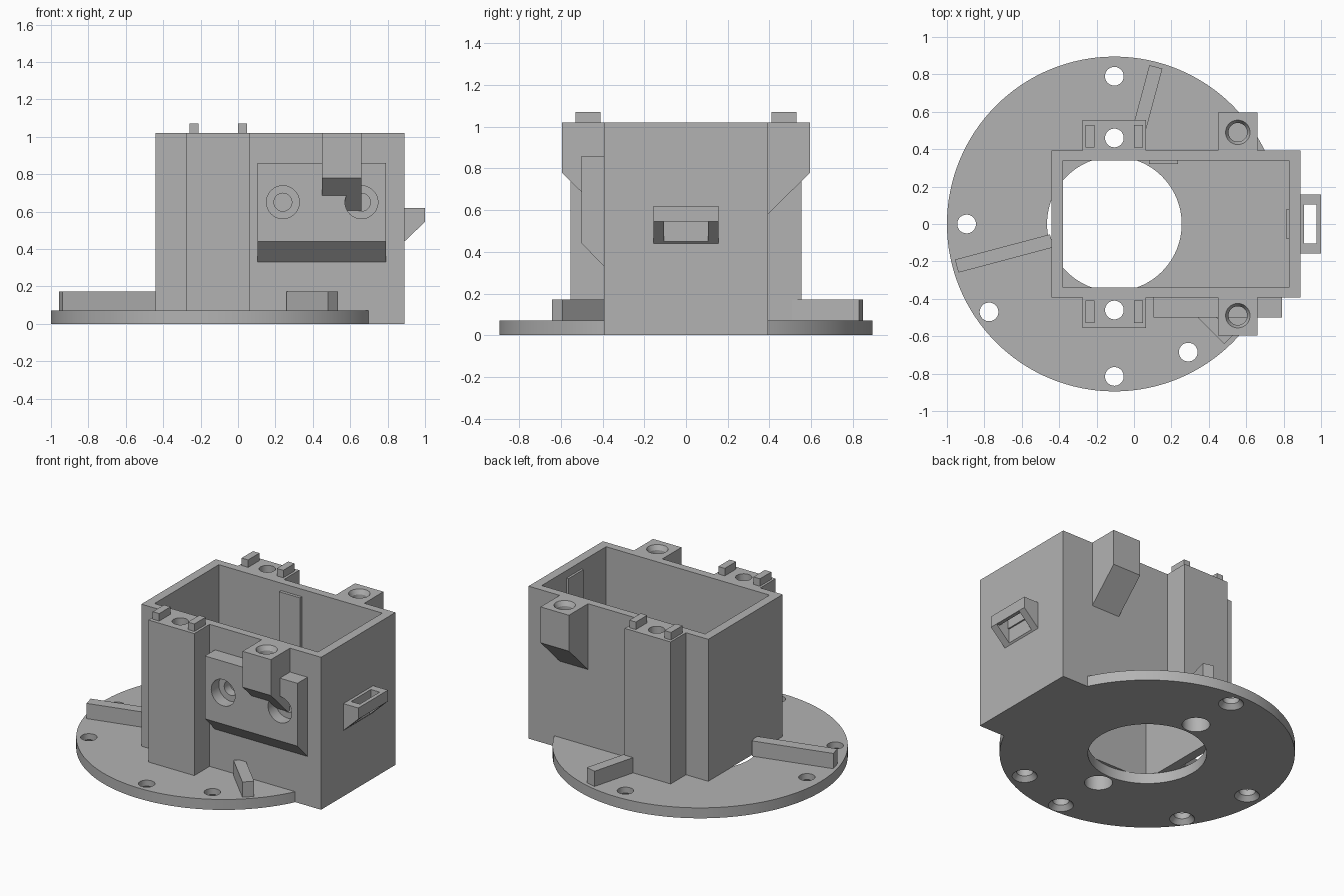
import bpy, bmesh, math
from mathutils import Matrix, Vector

if "Cube" in bpy.data.objects:
    bpy.data.objects.remove(bpy.data.objects["Cube"], do_unlink=True)

grey = bpy.data.materials.new("plain grey")
grey.use_nodes = True
grey.diffuse_color = (0.45, 0.45, 0.45, 1)
grey.node_tree.nodes["Principled BSDF"].inputs["Base Color"].default_value = grey.diffuse_color


def finish(name, bm):
    bmesh.ops.recalc_face_normals(bm, faces=bm.faces)
    mesh = bpy.data.meshes.new(name)
    bm.to_mesh(mesh)
    bm.free()
    mesh.materials.append(grey)
    ob = bpy.data.objects.new(name, mesh)
    bpy.context.collection.objects.link(ob)
    return ob


def box(name, x, y, z):
    bm = bmesh.new()
    bmesh.ops.create_cube(bm, size=1)
    for v in bm.verts:
        v.co = [(a + b) / 2 + c * (b - a) for (a, b), c in zip((x, y, z), v.co)]
    return finish(name, bm)


def cylinder(name, centre, r1, r2, lo, hi, along_y=False, sides=48):
    """Cylinder or cone along z, or along y with centre given as (x, z)."""
    bm = bmesh.new()
    bmesh.ops.create_cone(bm, cap_ends=True, segments=sides, radius1=r1, radius2=r2, depth=hi - lo)
    mid = (lo + hi) / 2
    if along_y:
        m = Matrix.Translation((centre[0], mid, centre[1])) @ Matrix.Rotation(-math.pi / 2, 4, 'X')
    else:
        m = Matrix.Translation((centre[0], centre[1], mid))
    bm.transform(m)
    return finish(name, bm)


def prism(name, profile, axis, lo, hi):
    """Extrude a closed profile along the x (0) or y (1) axis."""
    bm = bmesh.new()
    points = [(lo, a, b) if axis == 0 else (a, lo, b) for a, b in profile]
    face = bm.faces.new([bm.verts.new(p) for p in points])
    new = bmesh.ops.extrude_face_region(bm, geom=[face])["geom"]
    shift = Vector((hi - lo, 0, 0) if axis == 0 else (0, hi - lo, 0))
    bmesh.ops.translate(bm, vec=shift, verts=[g for g in new if isinstance(g, bmesh.types.BMVert)])
    return finish(name, bm)


def carve(ob, tools, operation='DIFFERENCE'):
    for tool in tools:
        mod = ob.modifiers.new("carve", 'BOOLEAN')
        mod.operation, mod.solver, mod.object = operation, 'EXACT', tool
    bpy.context.view_layer.update()
    result = bpy.data.meshes.new_from_object(ob.evaluated_get(bpy.context.evaluated_depsgraph_get()))
    ob.modifiers.clear()
    ob.data = result


def discard(tools):
    for tool in tools:
        bpy.data.objects.remove(tool, do_unlink=True)


CX, W, FLOOR, TOP = -0.105, 0.393, 0.07, 1.02

# Round flange with the square housing floor
flange = cylinder("flange", (CX, 0), 0.895, 0.895, 0, FLOOR, sides=128)
pad = box("pad", (0, 0.89), (-W, W), (0, FLOOR))
carve(flange, [pad], 'UNION')
cutters = [pad, cylinder("bore", (CX, 0), 0.36, 0.36, -0.1, 0.2, sides=96)]
for spot in [(CX, 0.79), (CX, -0.815), (-0.895, 0), (-0.775, -0.47), (0.29, -0.685)]:
    cutters.append(cylinder("rim_hole", spot, 0.05, 0.05, -0.1, 0.2))
    cutters.append(cylinder("countersink", spot, 0.085, 0.05, -0.01, 0.03))

# Deep screw bores shared by the flange, housing and columns
bores = []
for s in (-1, 1):
    bores.append(cylinder("deep_bore", (CX, s * 0.46), 0.085, 0.085, -0.1, 0.7))
    bores.append(cylinder("screw_bore", (CX, s * 0.46), 0.05, 0.05, 0.6, 1.2))
carve(flange, cutters[1:] + bores)
discard(cutters)

# Open-topped housing
housing = box("housing", (-0.44, 0.89), (-W, W), (FLOOR, TOP))
cavity = box("cavity", (-0.38, 0.83), (-0.34, 0.34), (0, 1.2))
pilots = [cylinder("pilot", (x, 0.65), 0.048, 0.048, -0.6, -0.36, True) for x in (0.24, 0.66)]
carve(housing, [cavity] + pilots + bores[::2])

# Thin strips on the inner walls
box("back_inner_strip", (0.08, 0.235), (0.32, 0.34), (0.3, 0.97))
box("side_inner_strip", (0.815, 0.83), (-0.08, 0.08), (0.3, 0.97))

# Columns, locating tabs and screw posts on both sides
for s, side in ((-1, "front"), (1, "back")):
    def span(a, b):
        return tuple(sorted((s * a, s * b)))

    column = box(side + "_column", (-0.275, 0.065), span(W, 0.555), (FLOOR, TOP))
    carve(column, bores)
    for x in (-0.26, 0.0):
        box(side + "_tab", (x, x + 0.048), span(0.41, 0.53), (TOP, 1.07))
    post = prism(side + "_post", [(s * W, TOP), (s * 0.595, TOP), (s * 0.595, 0.78), (s * W, 0.58)],
                 0, 0.45, 0.66)
    holes = [cylinder("post_hole", (0.555, s * 0.49), 0.05, 0.05, 0.77, 1.1),
             cylinder("post_chamfer", (0.555, s * 0.49), 0.05, 0.066, TOP - 0.03, TOP + 0.001)]
    carve(post, holes)
    discard(holes)

# Front mounting plate with counterbored holes
plate = prism("mounting_plate", [(-W, 0.86), (-0.5, 0.86), (-0.5, 0.44), (-W, 0.33)], 0, 0.105, 0.79)
rings = [cylinder("counterbore", (x, 0.65), 0.088, 0.088, -0.6, -0.42, True) for x in (0.24, 0.66)]
carve(plate, rings + pilots)
discard(rings + pilots + bores + [cavity])

# Slotted side clip
clip = prism("side_clip", [(0.89, 0.62), (1.0, 0.62), (1.0, 0.545), (0.89, 0.44)], 1, -0.157, 0.157)
slots = [box("slot", (0.91, 0.975), (-0.105, 0.105), (0.3, 0.8)),
         box("underslot", (0.9, 1.1), (-0.105, 0.105), (0.3, 0.545))]
carve(clip, slots)
discard(slots)

# Stiffening ribs running out over the flange
for name, a, b in (("left_rib", (-0.948, -0.225), (-0.44, -0.09)),
                   ("back_rib", (0.117, 0.84), (-0.003, W)),
                   ("front_rib", (0.508, -0.617), (0.285, -W))):
    start, end = Vector(a), Vector(b)
    run = end - start
    rib = box(name, (0, run.length), (-0.036, 0.036), (FLOOR, 0.172))
    rib.data.transform(Matrix.Translation((a[0], a[1], 0)) @ Matrix.Rotation(math.atan2(run.y, run.x), 4, 'Z'))

# Smooth round surfaces while keeping hard edges
bpy.ops.object.select_all(action='DESELECT')
for ob in (flange, housing, plate):
    ob.select_set(True)
bpy.context.view_layer.objects.active = flange
bpy.ops.object.shade_smooth_by_angle(angle=math.radians(30))
